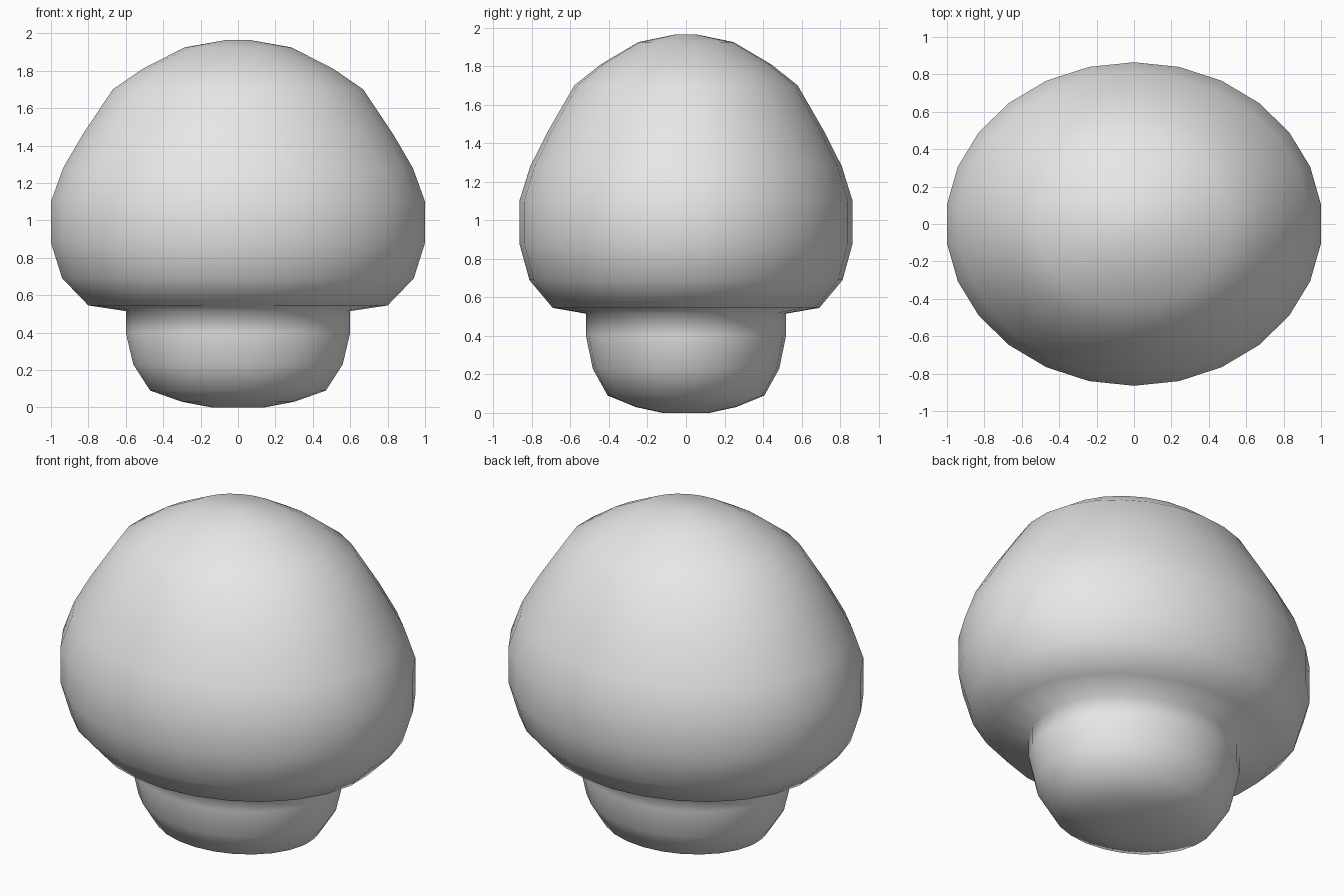
import bpy
import bmesh
from math import cos, sin, pi

cube = bpy.data.objects.get("Cube")
if cube:
    bpy.data.objects.remove(cube, do_unlink=True)

SIDES = 26
WIDTH = 1 / cos(pi / SIDES)   # flat edges, not corners, face left and right
DEPTH = 0.865

grey = bpy.data.materials.new("plain_grey")
grey.use_nodes = True
grey.diffuse_color = (0.8, 0.8, 0.8, 1)
grey.node_tree.nodes["Principled BSDF"].inputs["Base Color"].default_value = grey.diffuse_color

# Radius and height, from the foot of the stem up to the crown of the cap
stem = [(0.14, 0.0), (0.30, 0.03), (0.47, 0.09), (0.56, 0.23), (0.60, 0.40)]
cap = [(0.60, 0.515), (0.80, 0.545), (0.94, 0.69), (1.0, 0.88), (1.0, 1.10),
       (0.935, 1.28), (0.83, 1.46), (0.67, 1.70), (0.51, 1.81), (0.285, 1.925),
       (0.06, 1.965)]


def ring(bm, radius, z):
    angles = [pi / 2 + 2 * pi * i / SIDES for i in range(SIDES)]
    return [bm.verts.new((radius * WIDTH * cos(a), radius * DEPTH * sin(a), z))
            for a in angles]


# One continuous oval skin for stem and cap
bm = bmesh.new()
rings = [ring(bm, r, z) for r, z in stem + cap]
for low, high in zip(rings, rings[1:]):
    for i in range(SIDES):
        j = (i + 1) % SIDES
        bm.faces.new((low[i], low[j], high[j], high[i]))

# Close the foot and the crown with fans
for edge_ring, z in ((rings[0], stem[0][1]), (rings[-1], cap[-1][1])):
    centre = bm.verts.new((0, 0, z))
    for i in range(SIDES):
        bm.faces.new((centre, edge_ring[i], edge_ring[(i + 1) % SIDES]))
bmesh.ops.recalc_face_normals(bm, faces=bm.faces[:])
for face in bm.faces:
    face.smooth = True

mesh = bpy.data.meshes.new("mushroom")
bm.to_mesh(mesh)
bm.free()
mesh.materials.append(grey)
bpy.context.collection.objects.link(bpy.data.objects.new("mushroom", mesh))
